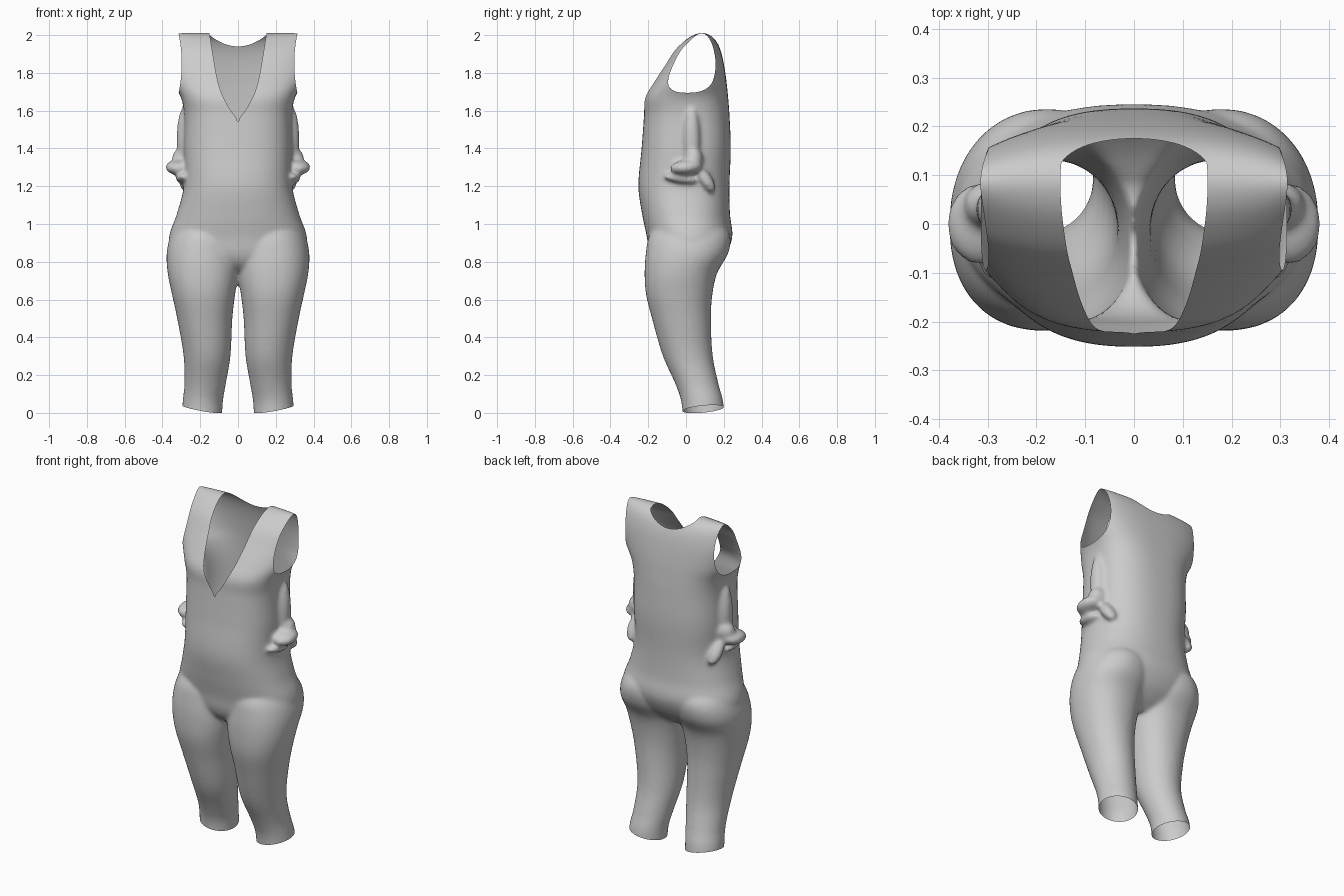
import bpy, bmesh, math
from mathutils import Matrix

if "Cube" in bpy.data.objects:
    bpy.data.objects.remove(bpy.data.objects["Cube"])


def sample(rows, z):
    """Smooth (Hermite) lookup in a table of rows sorted by height."""
    n = len(rows)
    i = max(k for k in range(n - 1) if rows[k][0] <= z + 1e-9)
    a, b = rows[i], rows[i + 1]
    p, q = rows[max(i - 1, 0)], rows[min(i + 2, n - 1)]
    h = b[0] - a[0]
    t = (z - a[0]) / h
    out = []
    for c in range(1, len(a)):
        ma = (b[c] - p[c]) / (b[0] - p[0]) * h
        mb = (q[c] - a[c]) / (q[0] - a[0]) * h
        out.append((2*t**3 - 3*t*t + 1)*a[c] + (t**3 - 2*t*t + t)*ma
                   + (3*t*t - 2*t**3)*b[c] + (t**3 - t*t)*mb)
    return out


def loft(bm, rows, steps, side=1, n=72):
    """Closed tube; rows = z, x_min, x_max, y_front, y_back, squareness."""
    rings = []
    for k in range(steps + 1):
        z = rows[0][0] + (rows[-1][0] - rows[0][0]) * k / steps
        x0, x1, y0, y1, e = sample(rows, z)
        ring = []
        for j in range(n):
            c, s = math.cos(math.tau*j/n), math.sin(math.tau*j/n)
            x = (x0 + x1)/2 + (x1 - x0)/2 * math.copysign(abs(c)**(2/e), c)
            y = (y0 + y1)/2 + (y1 - y0)/2 * math.copysign(abs(s)**(2/e), s)
            ring.append(bm.verts.new((x*side, y, z)))
        rings.append(ring)
    for a, b in zip(rings, rings[1:]):
        for j in range(n):
            bm.faces.new((a[j], a[(j+1) % n], b[(j+1) % n], b[j]))
    bm.faces.new(rings[0][::-1])
    bm.faces.new(rings[-1])


def clip(bm, field):
    """Cut the surface along field = 0 and remove the positive part."""
    val = {v: field(v.co) for v in bm.verts}
    cuts = []
    for e in list(bm.edges):
        a, b = e.verts
        fa, fb = val[a], val[b]
        if fa * fb < 0:
            cuts.append(bmesh.utils.edge_split(e, a, fa / (fa - fb))[1])
    bmesh.ops.connect_verts(bm, verts=cuts)
    gone = [f for f in bm.faces if field(f.calc_center_median()) > 0]
    bmesh.ops.delete(bm, geom=gone, context='FACES')


# Torso: z, half width, front, back, squareness
torso = [(0.72, .17, -.06, .08, 2), (0.77, .28, -.15, .15, 2),
         (0.83, .35, -.19, .205, 2.1), (0.93, .365, -.207, .245, 2.2),
         (1.05, .325, -.232, .233, 2.3), (1.2, .287, -.252, .23, 2.4),
         (1.4, .287, -.235, .237, 2.5), (1.58, .285, -.222, .23, 2.6),
         (1.67, .302, -.217, .223, 2.7), (1.75, .345, -.172, .215, 2.6),
         (1.85, .37, -.107, .2, 2.6), (1.92, .37, -.062, .183, 2.6),
         (1.97, .36, -.01, .16, 2.6), (2.0, .35, .035, .13, 2.6),
         (2.012, .34, .07, .1, 2.6)]
# Leg: z, inner, outer, front, back, squareness
leg = [(-.05, .085, .3, -.015, .205, 2), (.06, .08, .293, -.025, .197, 2),
       (.15, .065, .284, -.055, .173, 2), (.3, .04, .288, -.122, .142, 2),
       (.5, .03, .322, -.18, .132, 2.1), (.63, .015, .35, -.212, .14, 2.2),
       (.74, -.003, .372, -.219, .165, 2.2), (.85, -.01, .377, -.212, .225, 2.2),
       (.95, .0, .35, -.19, .23, 2.1), (1.03, .06, .29, -.12, .16, 2)]
# Bunched cloth at the sides: centre, radii, tilt about x
folds = [((.315, .0, 1.3), (.07, .085, .04), .1),
         ((.285, .03, 1.45), (.04, .045, .17), 0),
         ((.285, -.03, 1.24), (.045, .09, .025), -.15),
         ((.27, .1, 1.24), (.045, .035, .085), .6),
         ((.29, .04, 1.345), (.06, .05, .06), 0)]

bm = bmesh.new()
loft(bm, [(z, -w, w, f, b, e) for z, w, f, b, e in torso], 90)
for s in (1, -1):
    loft(bm, leg, 70, s)
    for (x, y, z), r, tilt in folds:
        m = (Matrix.Translation((x*s, y, z)) @ Matrix.Rotation(tilt, 4, 'X')
             @ Matrix.Diagonal((*r, 1)))
        bmesh.ops.create_uvsphere(bm, u_segments=24, v_segments=16, radius=1, matrix=m)
bmesh.ops.recalc_face_normals(bm, faces=bm.faces)
mesh = bpy.data.meshes.new("garment")
bm.to_mesh(mesh)
bm.free()
garment = bpy.data.objects.new("sleeveless_jumpsuit", mesh)
bpy.context.collection.objects.link(garment)

# Fuse the parts into one soft cloth surface
fuse = garment.modifiers.new("fuse", 'REMESH')
fuse.mode = 'VOXEL'
fuse.voxel_size = 0.011
soft = garment.modifiers.new("soften", 'SMOOTH')
soft.factor, soft.iterations = 0.5, 9
deps = bpy.context.evaluated_depsgraph_get()
cloth = bpy.data.meshes.new_from_object(garment.evaluated_get(deps))
garment.modifiers.clear()

bm = bmesh.new()
bm.from_mesh(cloth)

# Armholes, leg hems and V neckline
clip(bm, lambda p: min(p.z - 1.66, abs(p.x) - .298 - .015*((p.z - 1.85)/.15)**2))
clip(bm, lambda p: .02 + .18*(abs(p.x) - .19) + .1*(p.y - .09) - p.z)
vee = [(1.4, -.12), (1.55, 0), (1.62, .05), (1.69, .086), (1.77, .11),
       (1.88, .13), (2.1, .165)]


def neck(p):
    if p.z < 1.42:
        return -1
    w = sample(vee, p.z)[0] - abs(p.x)
    return min(w, max(.065 - p.y, p.z - 1.94 - .06*(p.x/.15)**2))


clip(bm, neck)
bm.to_mesh(cloth)
bm.free()
garment.data = cloth
for poly in cloth.polygons:
    poly.use_smooth = True
